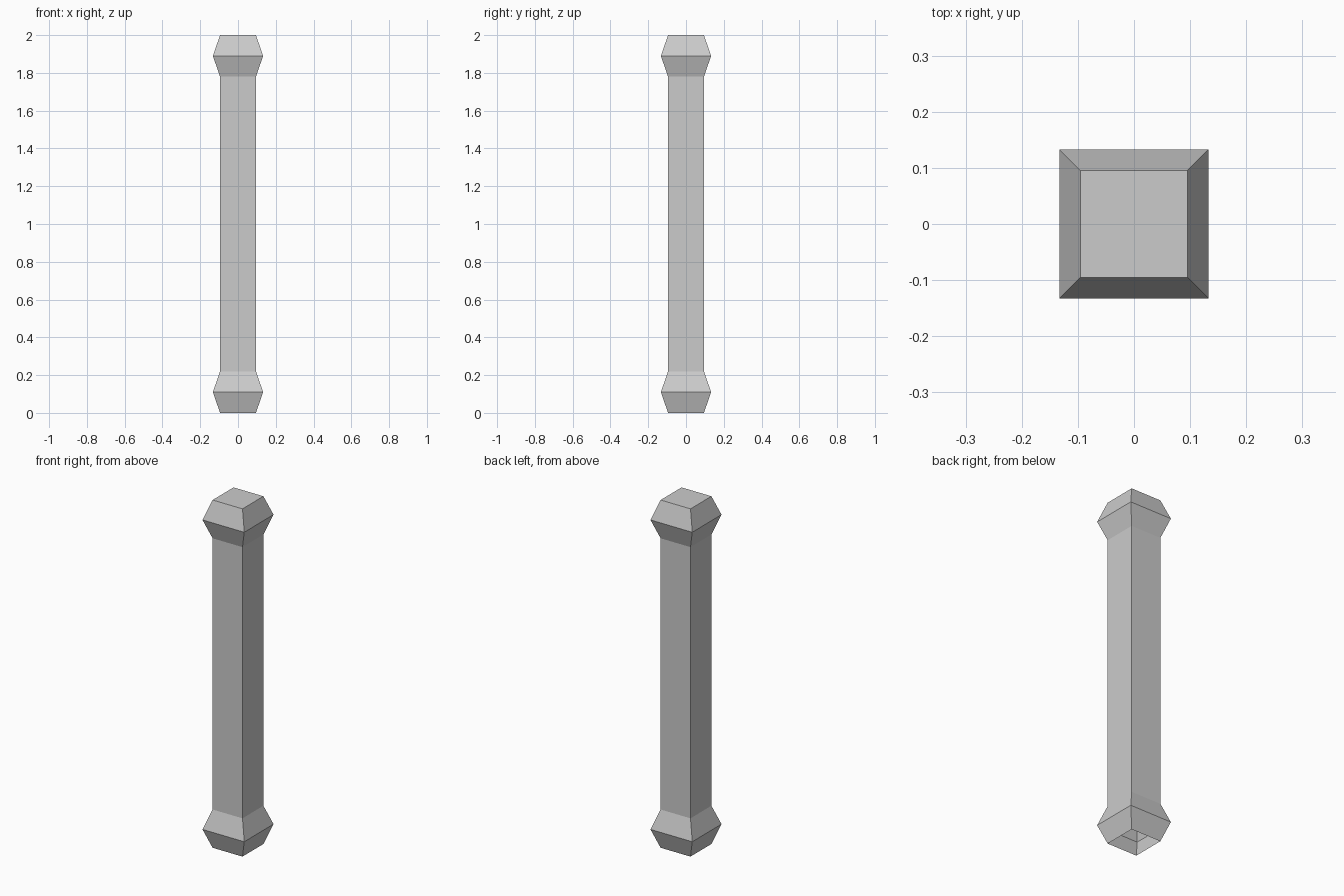
import bpy, bmesh

if "Cube" in bpy.data.objects:
    bpy.data.objects.remove(bpy.data.objects["Cube"])

# Square profile: (half width, height) from the open foot to the closed top
PROFILE = [(0.095, 0.0), (0.133, 0.11), (0.095, 0.22),
           (0.095, 1.78), (0.133, 1.89), (0.095, 2.0)]
CORNERS = [(-1, -1), (1, -1), (1, 1), (-1, 1)]

bm = bmesh.new()
rings = [[bm.verts.new((sx * w, sy * w, z)) for sx, sy in CORNERS]
         for w, z in PROFILE]

# Side walls of the shaft and both flared collars
for low, high in zip(rings, rings[1:]):
    for i in range(4):
        j = (i + 1) % 4
        bm.faces.new((low[i], low[j], high[j], high[i]))

# Flat top; the underside stays open and hollow
bm.faces.new(rings[-1])

mesh = bpy.data.meshes.new("post")
bm.to_mesh(mesh)
bm.free()
post = bpy.data.objects.new("post", mesh)
bpy.context.collection.objects.link(post)
